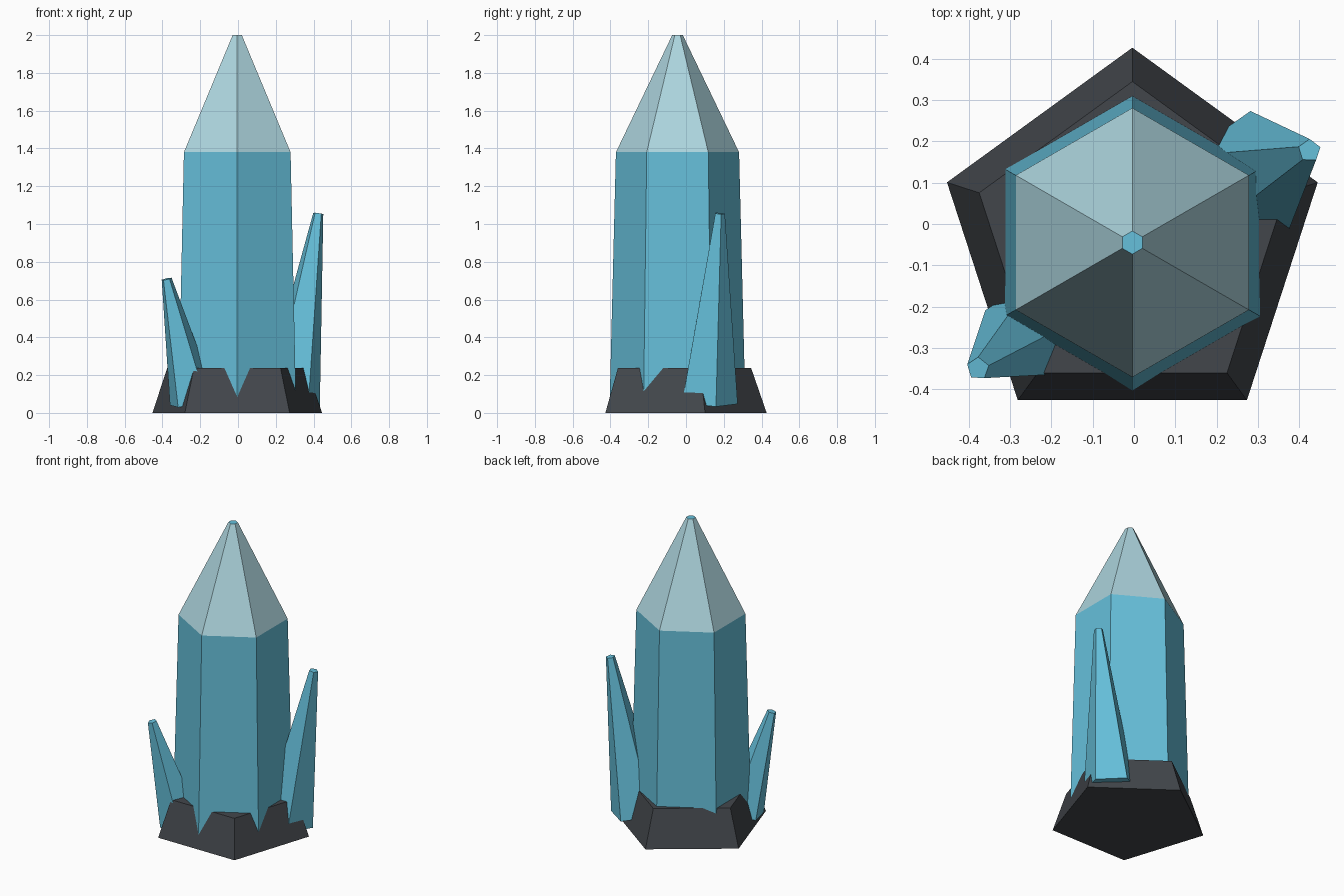
import bpy, bmesh, math
from mathutils import Vector

if "Cube" in bpy.data.objects:
    bpy.data.objects.remove(bpy.data.objects["Cube"])


def material(name, rgb):
    m = bpy.data.materials.new(name)
    lin = [((c / 255 + 0.055) / 1.055) ** 2.4 for c in rgb]
    m.diffuse_color = (*lin, 1)
    m.use_nodes = True
    m.node_tree.nodes["Principled BSDF"].inputs["Base Color"].default_value = m.diffuse_color
    return m


TEAL = material("teal crystal", (102, 192, 219))
PALE = material("pale crystal tip", (173, 213, 222))
ROCK = material("dark rock", (66, 70, 75))


def prism(name, sides, start, end, rings, turn, mats, band_mats=None):
    """Faceted solid along start-end; rings are (fraction, radius)."""
    start, end = Vector(start), Vector(end)
    axis = end - start
    tilt = Vector((0, 0, 1)).rotation_difference(axis.normalized())
    bm = bmesh.new()
    loops = []
    for f, r in rings:
        c = start + axis * f
        loop = []
        for i in range(sides):
            a = math.radians(turn) + math.tau * i / sides
            loop.append(bm.verts.new(c + tilt @ Vector((r * math.cos(a), r * math.sin(a), 0))))
        loops.append(loop)
    for k in range(len(loops) - 1):
        lo, hi = loops[k], loops[k + 1]
        for i in range(sides):
            j = (i + 1) % sides
            face = bm.faces.new((lo[i], lo[j], hi[j], hi[i]))
            face.material_index = band_mats[k] if band_mats else 0
    bm.faces.new(loops[0][::-1])
    bm.faces.new(loops[-1])
    mesh = bpy.data.meshes.new(name)
    bm.to_mesh(mesh)
    bm.free()
    for m in mats:
        mesh.materials.append(m)
    ob = bpy.data.objects.new(name, mesh)
    bpy.context.collection.objects.link(ob)
    return ob


CX, CY = -0.004, -0.045

# Five-sided rock base
prism("rock_base", 5, (CX, CY, 0), (CX, CY, 0.237), [(0, 0.472), (1, 0.39)], 90, [ROCK])

# Large six-sided crystal with a pale pointed top and a tiny teal cap
prism("main_crystal", 6, (CX, CY, 0.02), (CX, CY, 2.0),
      [(0, 0.36), ((1.38 - 0.02) / 1.98, 0.326), (1, 0.028)], 90,
      [TEAL, PALE], [0, 1])

# Small leaning crystals
prism("right_crystal", 5, (0.28, 0.112, 0.058), (0.425, 0.178, 1.056),
      [(0, 0.162), (1, 0.028)], 17, [TEAL])
prism("left_crystal", 5, (-0.24, -0.255, 0.06), (-0.378, -0.35, 0.709),
      [(0, 0.13), (1, 0.028)], 160, [TEAL])
